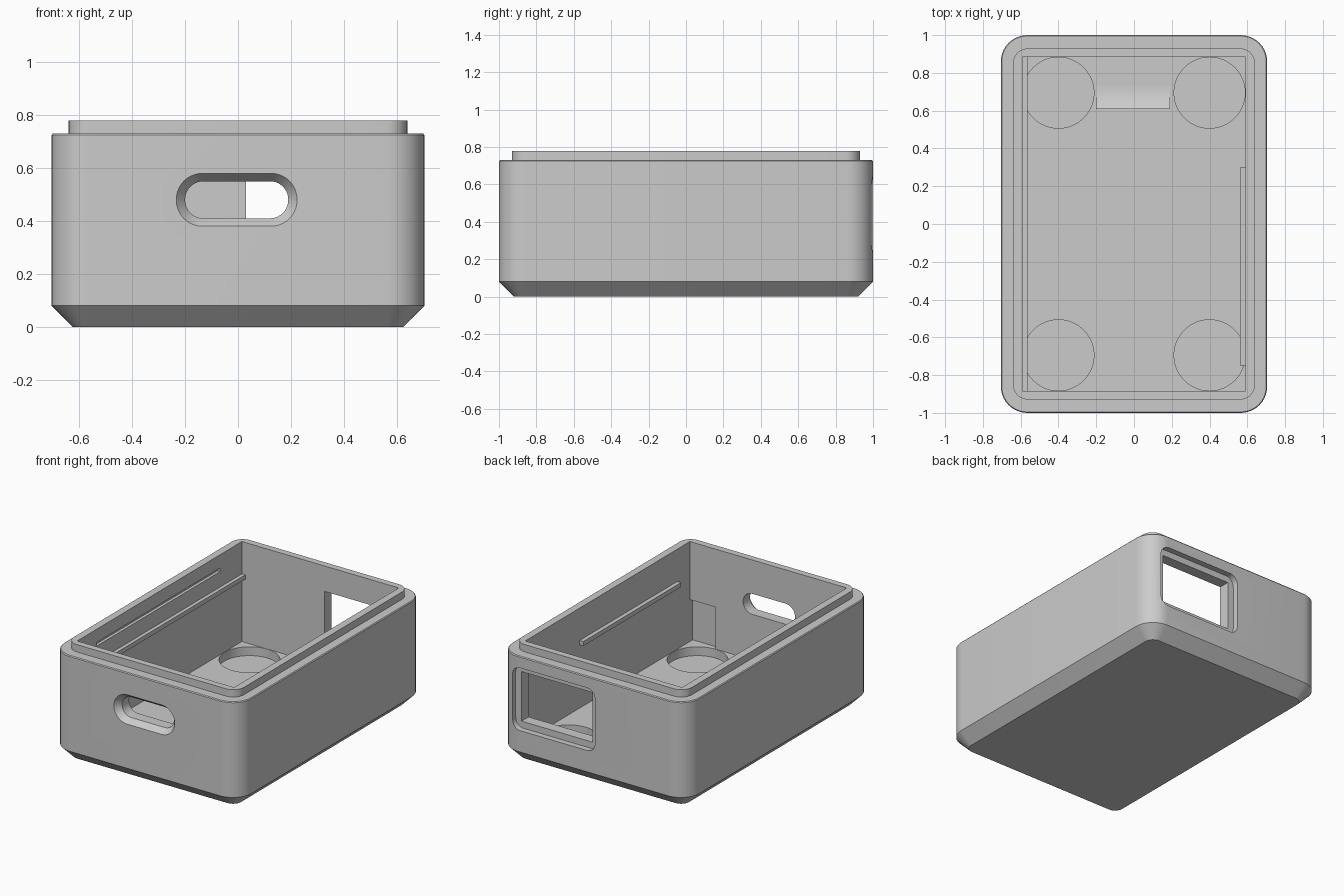
import bpy, bmesh, math

if "Cube" in bpy.data.objects:
    bpy.data.objects.remove(bpy.data.objects["Cube"], do_unlink=True)

grey = bpy.data.materials.new("light_grey_plastic")
grey.use_nodes = True
grey.diffuse_color = (0.6, 0.6, 0.6, 1)
grey.node_tree.nodes["Principled BSDF"].inputs["Base Color"].default_value = (0.6, 0.6, 0.6, 1)


def rounded_loop(hx, hy, r, n=10):
    """Rounded rectangle outline, counter-clockwise."""
    pts = []
    for q, (sx, sy) in enumerate([(1, 1), (-1, 1), (-1, -1), (1, -1)]):
        for i in range(n + 1):
            a = math.pi / 2 * (q + i / n)
            pts.append((sx * (hx - r) + r * math.cos(a), sy * (hy - r) + r * math.sin(a)))
    return pts


def loft(name, loops):
    """Solid through a stack of equal-length 3D loops, capped at both ends."""
    bm = bmesh.new()
    rings = [[bm.verts.new(p) for p in loop] for loop in loops]
    for a, b in zip(rings, rings[1:]):
        for i in range(len(a)):
            j = (i + 1) % len(a)
            bm.faces.new((a[i], a[j], b[j], b[i]))
    bm.faces.new(rings[0])
    bm.faces.new(rings[-1])
    bmesh.ops.recalc_face_normals(bm, faces=bm.faces)
    mesh = bpy.data.meshes.new(name)
    bm.to_mesh(mesh)
    bm.free()
    mesh.materials.append(grey)
    obj = bpy.data.objects.new(name, mesh)
    bpy.context.collection.objects.link(obj)
    return obj


def box(name, x0, x1, y0, y1, z0, z1):
    outline = [(x0, y0), (x1, y0), (x1, y1), (x0, y1)]
    return loft(name, [[(x, y, z) for x, y in outline] for z in (z0, z1)])


def wall_loft(name, cx, cz, sections):
    """Rounded opening running along y; sections are (y, half width, half height, radius)."""
    return loft(name, [[(cx + u, y, cz + v) for u, v in rounded_loop(hx, hz, r)]
                       for y, hx, hz, r in sections])


def smooth(obj):
    bpy.ops.object.select_all(action='DESELECT')
    obj.select_set(True)
    bpy.context.view_layer.objects.active = obj
    bpy.ops.object.shade_smooth_by_angle(angle=math.radians(30))


def cut(obj, cutter):
    cutter.hide_render = True
    bpy.context.view_layer.objects.active = obj
    mod = obj.modifiers.new("cut", 'BOOLEAN')
    mod.operation, mod.solver, mod.object = 'DIFFERENCE', 'EXACT', cutter
    bpy.ops.object.modifier_apply(modifier=mod.name)
    bpy.data.objects.remove(cutter, do_unlink=True)


IX, IY, FLOOR = 0.59, 0.885, 0.1

# Case shell: chamfered base, straight sides, stepped lip
shell = loft("case_shell", [
    [(x, y, z) for x, y in rounded_loop(hx, hy, r)] for hx, hy, r, z in [
        (0.625, 0.92, 0.06, 0), (0.705, 1, 0.14, 0.08), (0.705, 1, 0.14, 0.724),
        (0.7, 0.995, 0.135, 0.73), (0.64, 0.93, 0.08, 0.73), (0.64, 0.93, 0.08, 0.78)]])

# Inner cavity
cut(shell, box("cavity", -IX, IX, -IY, IY, FLOOR, 1))

# Round pockets in the floor corners
for sx in (-1, 1):
    for sy in (-1, 1):
        ring = [(sx * 0.4 + 0.188 * math.cos(a), sy * 0.695 + 0.188 * math.sin(a))
                for a in (math.tau * i / 48 for i in range(48))]
        cut(shell, loft("pocket", [[(x, y, z) for x, y in ring] for z in (0.04, 0.2)]))

# Countersunk pill slot in the front
cut(shell, wall_loft("front_slot", -0.005, 0.48, [
    (-1.02, 0.245, 0.115, 0.114), (-0.96, 0.195, 0.07, 0.069), (-0.8, 0.195, 0.07, 0.069)]))

# Stepped window in the back
cut(shell, wall_loft("window_recess", 0.297, 0.438, [
    (0.96, 0.312, 0.213, 0.06), (1.1, 0.312, 0.213, 0.06)]))
cut(shell, box("window_hole", 0.03, 0.565, 0.8, 1.1, 0.27, 0.607))

# Shallow corner relief in the front wall and groove in the right wall
cut(shell, box("corner_relief", 0.397, IX, -0.915, -0.8, FLOOR, 0.385))
cut(shell, box("wall_groove", -0.61, -0.5, -0.68, 0.65, 0.665, 0.69))
smooth(shell)

# Board rails on the inner side walls
box("right_rail", -IX - 0.01, -0.565, -IY - 0.01, IY + 0.01, 0.53, 0.56)
box("left_rail", 0.562, IX + 0.01, -0.75, 0.3, 0.53, 0.56)

# Curved retaining ramp on the floor near the back
profile = [(0.61, FLOOR - 0.01)]
for i in range(9):
    t = i / 8
    profile.append((0.61 + 0.12 * t, FLOOR + 0.035 * (1 - t) ** 2))
profile.append((0.73, FLOOR - 0.01))
ramp = loft("floor_ramp", [[(x, y, z) for y, z in profile] for x in (-0.2, 0.19)])
smooth(ramp)
